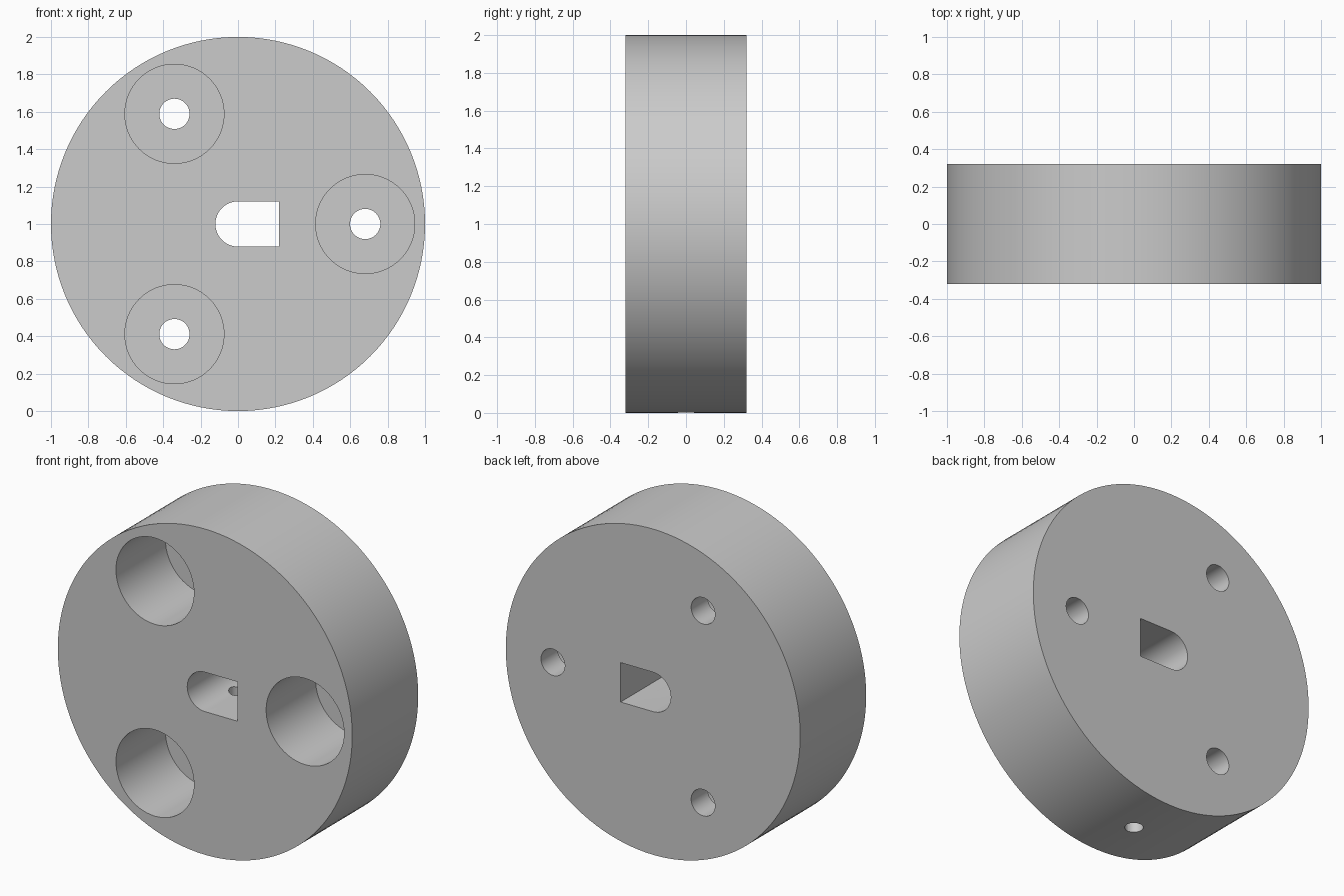
import bpy, bmesh, math
from mathutils import Matrix

if "Cube" in bpy.data.objects:
    bpy.data.objects.remove(bpy.data.objects["Cube"])

HALF = 0.32      # half thickness of the disc
FLOOR = 0.16     # y of the counterbore floors


def prism(name, outline, y0, y1):
    """Extrude an outline of (x, z) points from y0 to y1."""
    bm = bmesh.new()
    face = bm.faces.new([bm.verts.new((x, y0, z)) for x, z in outline])
    ext = bmesh.ops.extrude_face_region(bm, geom=[face])
    for v in ext["geom"]:
        if isinstance(v, bmesh.types.BMVert):
            v.co.y = y1
    bmesh.ops.recalc_face_normals(bm, faces=bm.faces)
    mesh = bpy.data.meshes.new(name)
    bm.to_mesh(mesh)
    bm.free()
    obj = bpy.data.objects.new(name, mesh)
    bpy.context.collection.objects.link(obj)
    return obj


def circle(cx, cz, r, n):
    return [(cx + r * math.cos(2 * math.pi * i / n),
             cz + r * math.sin(2 * math.pi * i / n)) for i in range(n)]


# Main disc
disc = prism("hub_disc", circle(0, 1, 1, 128), -HALF, HALF)
cutters = []

# Three counterbored screw holes
for k in range(3):
    a = k * 2 * math.pi / 3
    cx, cz = 0.68 * math.cos(a), 1 + 0.68 * math.sin(a)
    cutters.append(prism("counterbore_cutter", circle(cx, cz, 0.265, 64), -0.5, FLOOR))
    cutters.append(prism("screw_hole_cutter", circle(cx, cz, 0.081, 48), 0, 0.5))

# Centre slot: half-round on the left, square on the right
r = 0.121
arc = [(r * math.cos(t), 1 + r * math.sin(t))
       for t in (math.pi / 2 + math.pi * i / 24 for i in range(25))]
slot = arc + [(0.22, 1 - r), (0.22, 1 + r)]
cutters.append(prism("slot_cutter", slot, -0.5, 0.5))

# Set-screw hole from the rim underneath up into the slot
set_screw = prism("set_screw_cutter", circle(0, 0, 0.052, 32), -1, 0.2)
set_screw.data.transform(Matrix.Translation((0, 0, 0.8)) @ Matrix.Rotation(math.pi / 2, 4, 'X'))
cutters.append(set_screw)

# Cut everything, then drop the cutters
bpy.context.view_layer.objects.active = disc
disc.select_set(True)
for c in cutters:
    c.hide_render = True
    mod = disc.modifiers.new("cut", 'BOOLEAN')
    mod.operation = 'DIFFERENCE'
    mod.solver = 'EXACT'
    mod.object = c
    bpy.ops.object.modifier_apply(modifier=mod.name)
    bpy.data.objects.remove(c)

bpy.ops.object.shade_smooth_by_angle(angle=math.radians(30))
